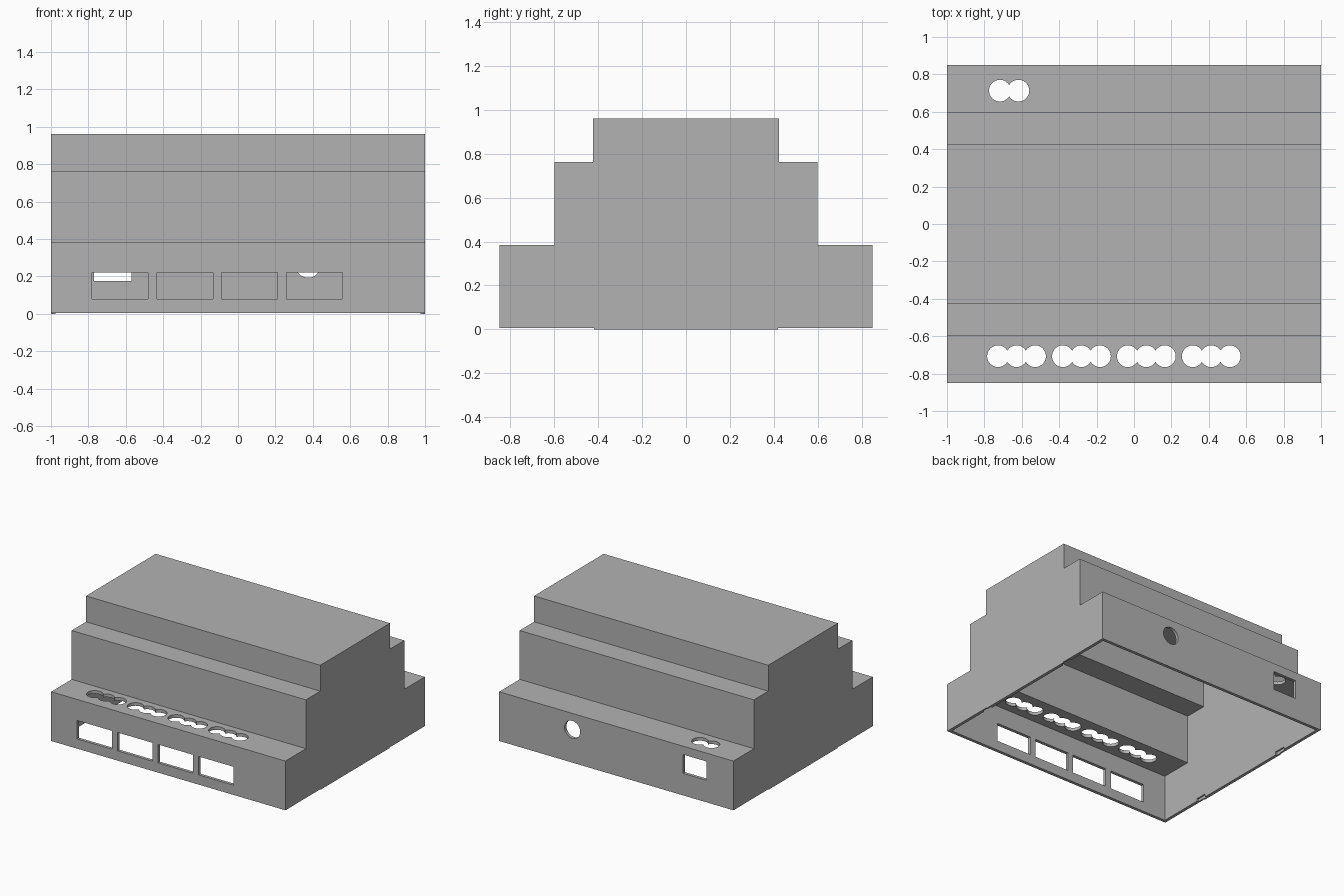
import bpy
import bmesh
from math import pi
from mathutils import Matrix, Vector

if "Cube" in bpy.data.objects:
    bpy.data.objects.remove(bpy.data.objects["Cube"])

WALL = 0.024

grey = bpy.data.materials.new("housing grey")
grey.use_nodes = True
colour = (0.45, 0.45, 0.45, 1)
grey.diffuse_color = colour
grey.node_tree.nodes["Principled BSDF"].inputs["Base Color"].default_value = colour


def finish(bm, name):
    bmesh.ops.recalc_face_normals(bm, faces=bm.faces)
    mesh = bpy.data.meshes.new(name)
    bm.to_mesh(mesh)
    bm.free()
    mesh.materials.append(grey)
    obj = bpy.data.objects.new(name, mesh)
    bpy.context.collection.objects.link(obj)
    return obj


def prism(name, half_profile, half_width):
    """Mirror a (y, z) half profile and extrude it across x."""
    points = half_profile + [(-y, z) for y, z in reversed(half_profile)]
    bm = bmesh.new()
    face = bm.faces.new([bm.verts.new((-half_width, y, z)) for y, z in points])
    moved = bmesh.ops.extrude_face_region(bm, geom=[face])["geom"]
    bmesh.ops.translate(bm, vec=(2 * half_width, 0, 0),
                        verts=[v for v in moved if isinstance(v, bmesh.types.BMVert)])
    return finish(bm, name)


def block(low, high):
    low, high = Vector(low), Vector(high)
    bm = bmesh.new()
    bmesh.ops.create_cube(bm, size=1, matrix=Matrix.Translation((low + high) / 2)
                          @ Matrix.Diagonal((*(high - low), 1)))
    return finish(bm, "cutter")


def rod(centre, radius, turn=0):
    bm = bmesh.new()
    bmesh.ops.create_cone(bm, cap_ends=True, segments=48, radius1=radius, radius2=radius,
                          depth=0.15, matrix=Matrix.Translation(centre)
                          @ Matrix.Rotation(turn, 4, "X"))
    return finish(bm, "cutter")


# Stepped housing, with a slightly deeper lip in the middle of each end wall
steps = [(0.85, 0.385), (0.6, 0.762), (0.425, 0.962)]


def stair(inset):
    out, floor = [], None
    for y, z in steps:
        if floor is not None:
            out.append((y - inset, floor))
        out.append((y - inset, z - inset))
        floor = z - inset
    return out


housing = prism("stepped_housing", [(0.42, 0), (0.42, 0.005), (0.85, 0.005)] + stair(0), 1)
cutters = [prism("cutter", [(0.85 - WALL, -0.1)] + stair(WALL), 1 - WALL)]

# Front terminal windows and the scalloped screw openings above them
for i in range(4):
    x = -0.78 + 0.346 * i
    cutters.append(block((x, -0.9, 0.08), (x + 0.3, -0.78, 0.222)))
    for k in range(3):
        cutters.append(rod((-0.727 + 0.347 * i + 0.099 * k, -0.707, 0.385), 0.058))

# Back window, its two screw openings and the round cable hole
cutters.append(block((-0.77, 0.78, 0.175), (-0.57, 0.9, 0.32)))
for x in (-0.717, -0.618):
    cutters.append(rod((x, 0.713, 0.385), 0.058))
cutters.append(rod((0.375, 0.85, 0.26), 0.067, pi / 2))

# Shallow clip slots inside the end walls
for side in (-1, 1):
    for y in (-0.43, 0.43):
        xs = sorted((side * 0.95, side * 0.988))
        cutters.append(block((xs[0], y - 0.045, -0.05), (xs[1], y + 0.045, 0.025)))

# Cut every opening, then discard the cutters
for cutter in cutters:
    mod = housing.modifiers.new("cut", "BOOLEAN")
    mod.operation = "DIFFERENCE"
    mod.solver = "EXACT"
    mod.object = cutter
bpy.context.view_layer.update()
result = bpy.data.meshes.new_from_object(
    housing.evaluated_get(bpy.context.evaluated_depsgraph_get()))
housing.modifiers.clear()
housing.data = result
result.name = "stepped_housing"
for cutter in cutters:
    bpy.data.objects.remove(cutter)
